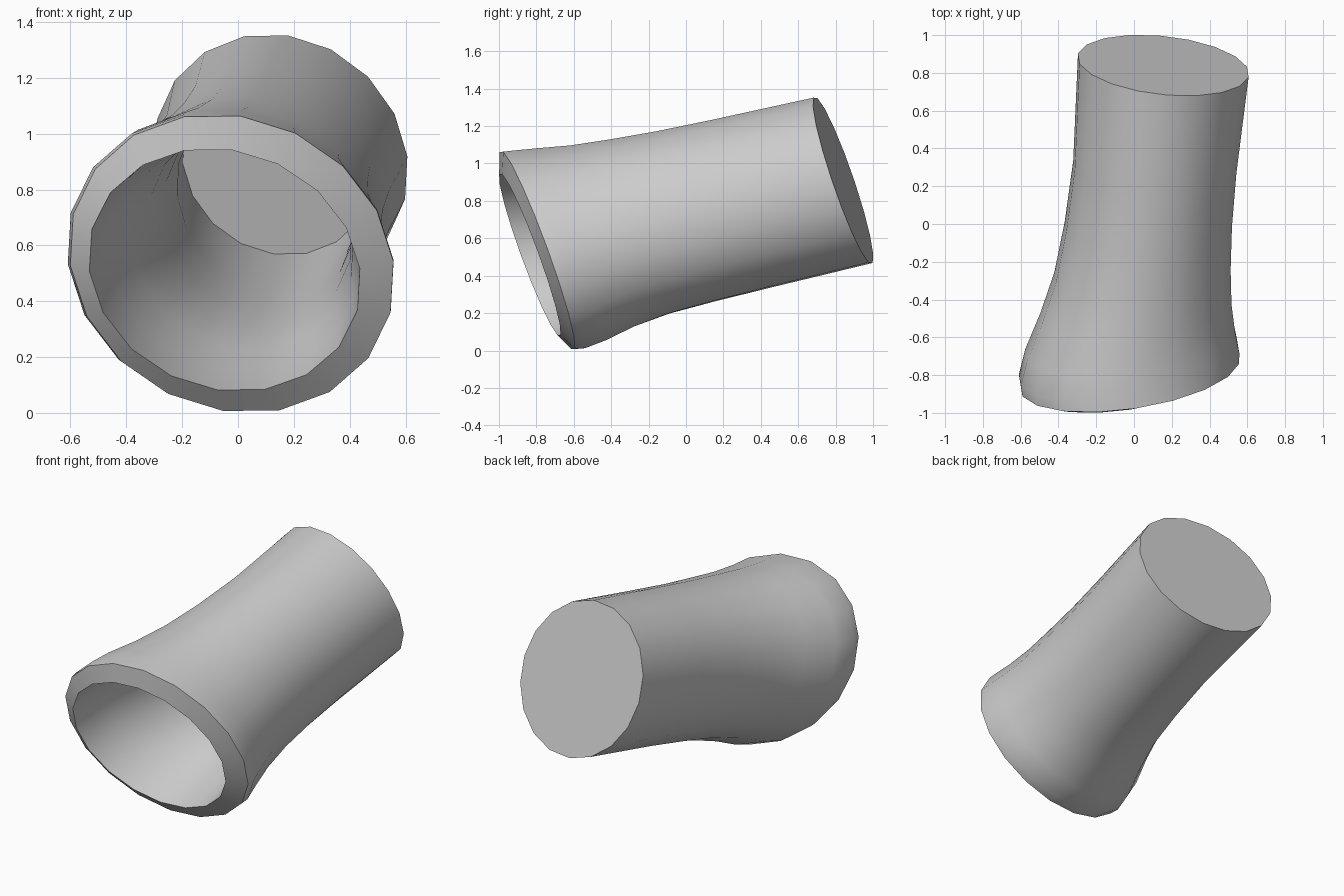
import bpy, bmesh, math

if "Cube" in bpy.data.objects:
    bpy.data.objects.remove(bpy.data.objects["Cube"], do_unlink=True)

SIDES = 18
PHASE = math.radians(7)

# Single light grey material
grey = bpy.data.materials.new("light_grey")
grey.use_nodes = True
colour = (0.6, 0.6, 0.6, 1)
grey.diffuse_color = colour
grey.node_tree.nodes["Principled BSDF"].inputs["Base Color"].default_value = colour

# Outer wall sections, back to front: centre x, y, z, half width, half height, sideways tilt
outer = [
    (0.155, 0.84, 0.91, 0.455, 0.445, -0.132),
    (0.11, 0.30, 0.786, 0.435, 0.451, -0.07),
    (0.076, 0.0, 0.718, 0.446, 0.457, -0.02),
    (0.045, -0.25, 0.663, 0.47, 0.468, 0.02),
    (0.01, -0.45, 0.612, 0.51, 0.488, 0.05),
    (-0.02, -0.62, 0.567, 0.56, 0.518, 0.08),
    (-0.026, -0.74, 0.54, 0.588, 0.533, 0.10),
    (-0.022, -0.795, 0.535, 0.583, 0.532, 0.10),
]
# Front lip of the opening, then the inner wall back to the inner cap
lip = [(-0.048, -0.835, 0.512, 0.488, 0.433, 0.10)]
WALL = 0.105
inner = [(x, y, z, w - WALL, h - WALL, t) for x, y, z, w, h, t in outer[5:0:-1]]
inner.append((0.145, 0.81, 0.897, 0.345, 0.33, -0.132))


def add_ring(bm, x, y, z, w, h, tilt):
    """Slightly sheared oval lying in a leaning plane."""
    ring = []
    for i in range(SIDES):
        a = PHASE + i * math.tau / SIDES
        dx = w * math.cos(a)
        dz = h * math.sin(a) - 0.1 * dx
        ring.append(bm.verts.new((x + dx, y + tilt * dx - 0.35 * dz, z + dz)))
    return ring


# Loft outer wall, lip and inner wall, closed by the two back caps
bm = bmesh.new()
rings = [add_ring(bm, *section) for section in outer + lip + inner]
for r, s in zip(rings, rings[1:]):
    for i in range(SIDES):
        j = (i + 1) % SIDES
        bm.faces.new((r[i], r[j], s[j], s[i]))
bm.faces.new(rings[0])
bm.faces.new(rings[-1])
bmesh.ops.recalc_face_normals(bm, faces=bm.faces)

mesh = bpy.data.meshes.new("hollow_sleeve")
bm.to_mesh(mesh)
bm.free()
mesh.materials.append(grey)
sleeve = bpy.data.objects.new("hollow_sleeve", mesh)
bpy.context.collection.objects.link(sleeve)

# Smooth walls, crisp rim and cap edges
bpy.ops.object.select_all(action='DESELECT')
sleeve.select_set(True)
bpy.context.view_layer.objects.active = sleeve
bpy.ops.object.shade_smooth_by_angle(angle=math.radians(30))
